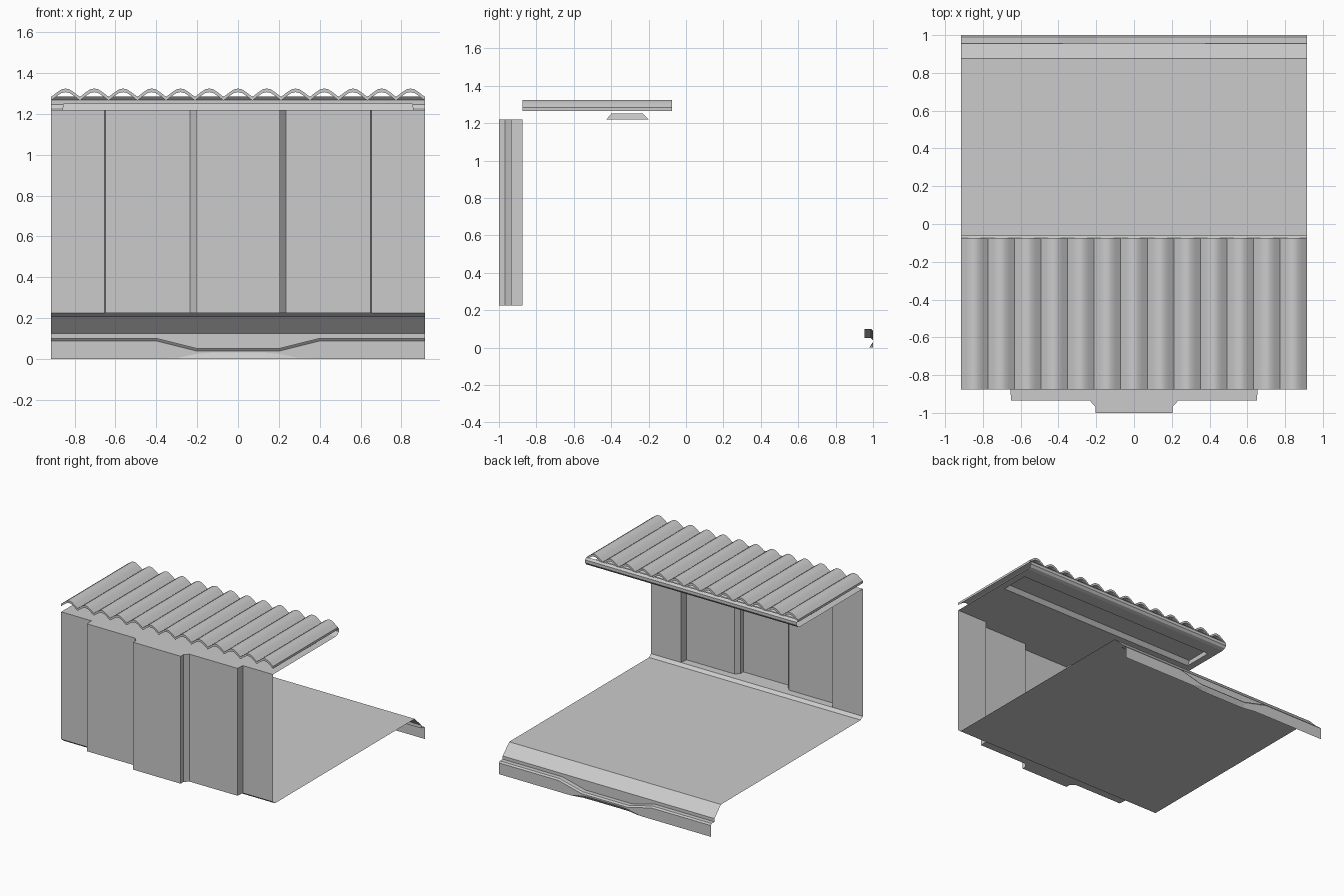
import bpy, bmesh

if "Cube" in bpy.data.objects:
    bpy.data.objects.remove(bpy.data.objects["Cube"])

W = 0.915          # half width
BACK = -0.875      # inner plane of the front wall


def make(name, bm, smooth=None, recalc=False):
    if recalc:
        bmesh.ops.recalc_face_normals(bm, faces=bm.faces)
    me = bpy.data.meshes.new(name)
    bm.to_mesh(me)
    bm.free()
    ob = bpy.data.objects.new(name, me)
    bpy.context.collection.objects.link(ob)
    if smooth:
        bpy.ops.object.select_all(action='DESELECT')
        ob.select_set(True)
        bpy.context.view_layer.objects.active = ob
        bpy.ops.object.shade_smooth_by_angle(angle=smooth)
    return ob


def loft(bm, sections, closed=False):
    """Bridge matching point rows with quads."""
    rows = [[bm.verts.new(p) for p in s] for s in sections]
    n = len(rows[0])
    for a, b in zip(rows, rows[1:]):
        for i in range(n if closed else n - 1):
            j = (i + 1) % n
            bm.faces.new((a[i], b[i], b[j], a[j]))
    return rows


def rect(x, y0, y1, z):
    return [(-x, y0, z), (x, y0, z), (x, y1, z), (-x, y1, z)]


# front wall outline in plan, stepped forward toward the middle
half = [(0.655, BACK), (0.65, -0.935), (0.234, -0.935), (0.205, -0.967), (0.205, -1.0)]
step = [(-x, y) for x, y in half] + half[::-1]
plan = [(-W, BACK)] + step + [(W, BACK)]

bm = bmesh.new()
loft(bm, [[(x, y, 1.22) for x, y in plan], [(x, y, 0.225) for x, y in plan]])
make("front_wall", bm)

# top and bottom closing plates of the stepped wall
for name, z, pts in (("wall_top_plate", 1.22, step), ("wall_bottom_plate", 0.225, step)):
    bm = bmesh.new()
    f = bm.faces.new([bm.verts.new((x, y, z)) for x, y in pts])
    f.normal_update()
    if f.normal.z < 0:
        f.normal_flip()
    make(name, bm)

# floor with front chamfer and rear slope
floor = [(BACK, 0.225), (-0.85, 0.205), (0.875, 0.205), (0.955, 0.125)]
bm = bmesh.new()
loft(bm, [[(x, y, z) for y, z in floor] for x in (W, -W)])
make("floor", bm, recalc=False)

# rear sill: ledge dips in the middle, lower edge tucks under along a shallow arc
stations = [(0.915, 0.10, 0.005, 1.0), (0.4, 0.10, 0.005, 1.0), (0.29, 0.0725, 0.006, 0.999),
            (0.2, 0.05, 0.025, 0.982), (0.14, 0.05, 0.03, 0.98)]
stations = stations + [(-x, a, b, c) for x, a, b, c in stations[::-1]]
bm = bmesh.new()
loft(bm, [[(x, 0.955, 0.125), (x, 0.955, ledge), (x, 0.99, ledge), (x, 1.0, ledge - 0.012),
           (x, 1.0, arc), (x, low, 0.0)] for x, ledge, arc, low in stations])
make("rear_sill", bm)

# ceiling with a long tapered recess
bm = bmesh.new()
rows = loft(bm, [rect(W, BACK, -0.10, 1.22), rect(0.86, -0.425, -0.2, 1.22),
                 rect(0.855, -0.4, -0.23, 1.25)], closed=True)
bm.faces.new(rows[-1])
make("ceiling", bm, recalc=True)

# rear lip of the ceiling, curling up to the roof sheet
lip = [(-0.10, 1.22), (-0.075, 1.228), (-0.062, 1.245), (-0.062, 1.268), (-0.078, 1.285)]
bm = bmesh.new()
loft(bm, [[(x, y, z) for y, z in lip] for x in (-W, W)])
make("ceiling_lip", bm)

# corrugated roof sheet: 13 rounded ridges with sharp valleys
PITCH = 2 * W / 13
ridge = [(-0.5, 0.0), (-0.3, 0.022), (-0.14, 0.037), (0.0, 0.041), (0.14, 0.037), (0.3, 0.022)]
top = [((k + u) * PITCH, 1.283 + h) for k in range(-6, 7) for u, h in ridge] + [(W, 1.283)]
bm = bmesh.new()
outer = loft(bm, [[(x, y, z) for x, z in top] for y in (BACK, -0.075)])
inner = loft(bm, [[(x, y, z - 0.018) for x, z in top] for y in (BACK, -0.075)])
for a, b in zip(outer, inner):      # end edges
    for i in range(len(a) - 1):
        bm.faces.new((a[i], a[i + 1], b[i + 1], b[i]))
for i in (0, -1):                   # side edges
    bm.faces.new((outer[0][i], outer[1][i], inner[1][i], inner[0][i]))
make("roof_sheet", bm, smooth=0.6, recalc=True)
